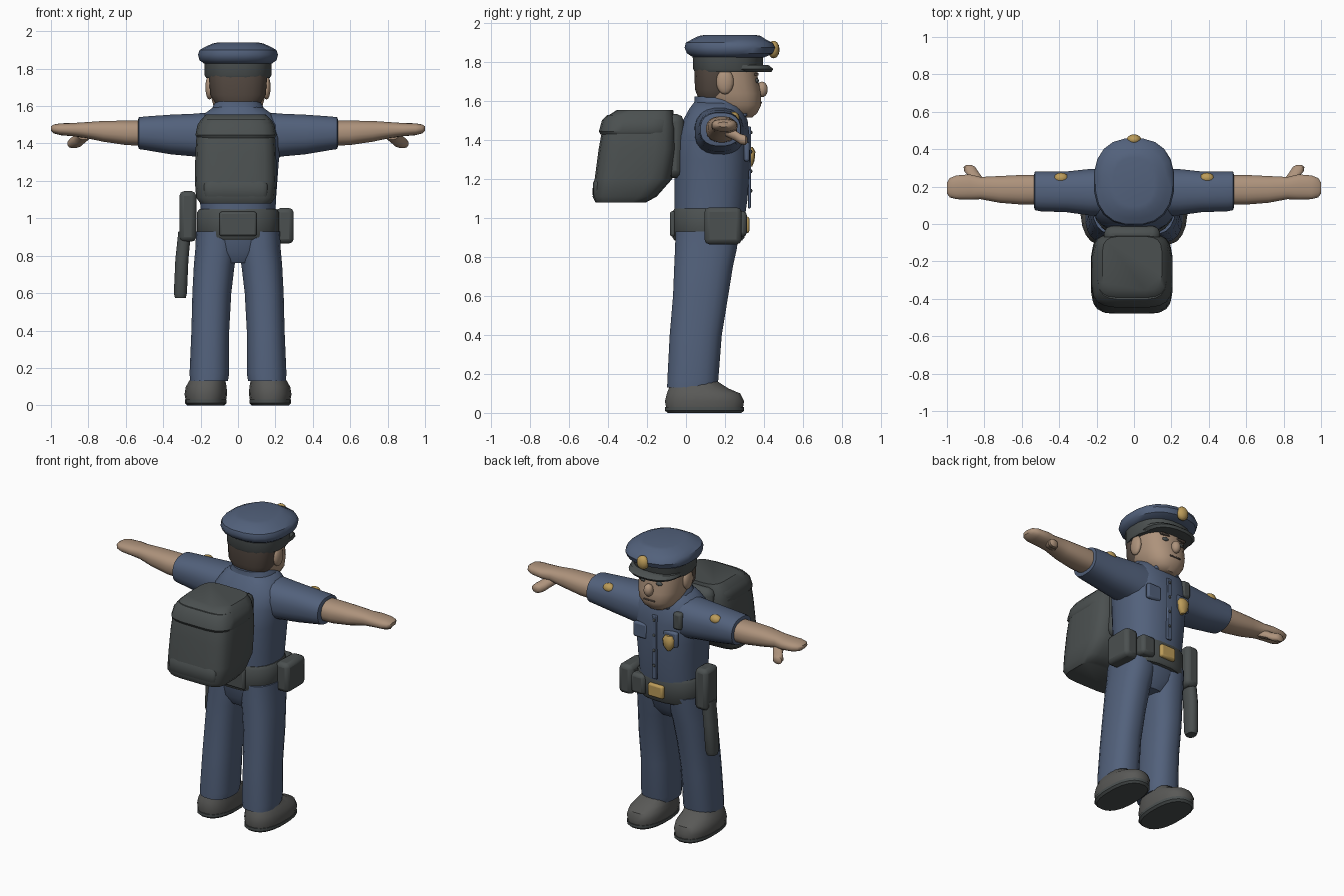
import bpy, bmesh, math
from mathutils import Vector

COLORS = {"navy": (0.085, 0.12, 0.20), "dark": (0.07, 0.08, 0.08), "skin": (0.42, 0.29, 0.20),
          "gold": (0.50, 0.33, 0.10), "hair": (0.10, 0.075, 0.06), "shoe": (0.10, 0.10, 0.095)}
MATS = {}
for key, rgb in COLORS.items():
    MATS[key] = bpy.data.materials.new(key)
    MATS[key].diffuse_color = (*rgb, 1)


def finish(name, bm, mat, mirror=False, bevel=0, angle=40):
    bmesh.ops.recalc_face_normals(bm, faces=bm.faces)
    me = bpy.data.meshes.new(name)
    bm.to_mesh(me)
    bm.free()
    ob = bpy.data.objects.new(name, me)
    bpy.context.collection.objects.link(ob)
    me.materials.append(MATS[mat])
    if bevel:
        mod = ob.modifiers.new("Bevel", "BEVEL")
        mod.width, mod.segments = bevel, 2
    if mirror:
        ob.modifiers.new("Mirror", "MIRROR")
    bpy.ops.object.select_all(action='DESELECT')
    ob.select_set(True)
    bpy.context.view_layer.objects.active = ob
    bpy.ops.object.shade_smooth_by_angle(angle=math.radians(angle))
    return ob


def loft(name, mat, rings, axis="z", power=2.4, sides=20, mirror=False):
    """Skin superellipse rings given as (t, centre a, centre b, radius a, radius b)."""
    bm = bmesh.new()
    loops = []
    for t, ca, cb, ra, rb in rings:
        loop = []
        for i in range(sides):
            an = 2 * math.pi * (i + 0.5) / sides
            c, s = math.cos(an), math.sin(an)
            a = ca + ra * math.copysign(abs(c) ** (2 / power), c)
            b = cb + rb * math.copysign(abs(s) ** (2 / power), s)
            loop.append(bm.verts.new({"z": (a, b, t), "x": (t, a, b), "y": (a, t, b)}[axis]))
        loops.append(loop)
    for lo, hi in zip(loops, loops[1:]):
        for i in range(sides):
            j = (i + 1) % sides
            bm.faces.new((lo[i], lo[j], hi[j], hi[i]))
    bm.faces.new(loops[0])
    bm.faces.new(loops[-1])
    return finish(name, bm, mat, mirror)


def box(name, mat, center, size, bevel=0.012, mirror=False):
    bm = bmesh.new()
    bmesh.ops.create_cube(bm, size=1)
    for v in bm.verts:
        v.co = Vector(center) + v.co * Vector(size)
    return finish(name, bm, mat, mirror, bevel)


def ball(name, mat, center, radii, mirror=False):
    bm = bmesh.new()
    bmesh.ops.create_uvsphere(bm, u_segments=14, v_segments=9, radius=1)
    for v in bm.verts:
        v.co = Vector(center) + v.co * Vector(radii)
    return finish(name, bm, mat, mirror, angle=60)


# Shoes, with thin soles
loft("shoe", "shoe", [(0.02, .172, .095, .108, .198), (.06, .172, .095, .115, .205),
     (.10, .17, .09, .11, .19), (.125, .165, .065, .1, .155), (.17, .155, .04, .085, .11)], mirror=True)
loft("shoe_sole", "dark", [(0, .172, .095, .1, .192), (.012, .172, .095, .113, .205),
     (.03, .172, .095, .113, .205)], mirror=True)

# Trousers
loft("trouser_leg", "navy", [(.13, .155, .03, .102, .128), (.17, .153, .035, .107, .132),
     (.4, .148, .05, .102, .135), (.6, .14, .075, .105, .143), (.75, .127, .09, .11, .152),
     (.84, .115, .102, .114, .16), (.93, .11, .11, .115, .165)], mirror=True)
loft("hips", "navy", [(.76, 0, .095, .1, .11), (.82, 0, .1, .19, .15), (.93, 0, .11, .22, .17)])

# Shirt
loft("shirt_torso", "navy", [(.98, 0, .12, .2, .18), (1.1, 0, .128, .205, .19), (1.3, 0, .135, .22, .195),
     (1.42, 0, .14, .235, .188), (1.5, 0, .15, .23, .168), (1.56, 0, .155, .18, .14),
     (1.6, 0, .16, .125, .115)])
loft("sleeve", "navy", [(.12, .17, 1.44, .13, .13), (.24, .17, 1.445, .125, .115), (.36, .172, 1.448, .11, .107),
     (.5, .175, 1.455, .108, .09), (.53, .177, 1.455, .104, .086), (.535, .177, 1.455, .085, .07)],
     axis="x", mirror=True)
loft("collar", "navy", [(1.56, 0, .165, .15, .135), (1.6, 0, .165, .135, .122), (1.625, 0, .155, .118, .112)])
box("collar_point", "navy", (.055, .30, 1.545), (.07, .03, .05), mirror=True)
box("shirt_placket", "navy", (0, .325, 1.26), (.035, .016, .42), .005)
box("chest_pocket", "navy", (.11, .312, 1.34), (.1, .03, .1), mirror=True)
for i in range(4):
    ball("shirt_button", "dark", (0, .335, 1.14 + i * .1), (.009, .006, .009))

# Arms and hands
loft("forearm", "skin", [(.5, .183, 1.455, .08, .068), (.6, .183, 1.457, .08, .066), (.72, .185, 1.465, .072, .056),
     (.82, .192, 1.472, .06, .042), (.88, .198, 1.474, .068, .036), (.95, .196, 1.476, .064, .032),
     (.985, .194, 1.478, .052, .024), (1.0, .192, 1.48, .03, .012)], axis="x", mirror=True)
loft("thumb", "skin", [(.2, .82, 1.45, .04, .03), (.25, .845, 1.425, .035, .028), (.28, .87, 1.405, .038, .028),
     (.305, .88, 1.4, .032, .026), (.315, .882, 1.4, .016, .014)], axis="y", sides=12, mirror=True)
ball("sleeve_patch", "gold", (.39, .245, 1.515), (.04, .03, .03), mirror=True)

# Neck and head
loft("neck", "skin", [(1.54, 0, .165, .11, .105), (1.7, 0, .17, .115, .11)])
loft("head", "skin", [(1.515, 0, .28, .06, .06), (1.54, 0, .262, .1, .105), (1.58, 0, .245, .127, .142),
     (1.64, 0, .228, .143, .157), (1.72, 0, .212, .148, .158), (1.8, 0, .21, .15, .155)])
loft("hair", "hair", [(1.62, 0, .15, .125, .09), (1.66, 0, .15, .15, .105), (1.79, 0, .155, .16, .115)])
ball("ear", "skin", (.153, .2, 1.7), (.022, .045, .065), mirror=True)
ball("nose", "skin", (0, .39, 1.66), (.03, .03, .04))
ball("eye", "dark", (.058, .362, 1.705), (.022, .012, .013), mirror=True)
box("eyebrow", "hair", (.06, .362, 1.738), (.065, .02, .014), .004, mirror=True)
box("mouth", "hair", (0, .384, 1.592), (.08, .012, .01), .003)

# Peaked cap
loft("cap_band", "dark", [(1.75, 0, .215, .172, .172), (1.765, 0, .215, .18, .18),
     (1.82, 0, .215, .18, .182), (1.85, 0, .22, .185, .19)])
loft("cap_crown", "navy", [(1.825, 0, .22, .18, .185), (1.845, 0, .225, .208, .222), (1.875, 0, .225, .216, .235),
     (1.9, 0, .222, .207, .225), (1.918, 0, .22, .175, .19), (1.935, 0, .225, .135, .16),
     (1.94, 0, .225, .11, .13)])
loft("cap_visor", "dark", [(1.75, 0, .3, .155, .14), (1.765, 0, .295, .172, .155), (1.785, 0, .28, .17, .145)])
ball("cap_badge", "gold", (0, .45, 1.865), (.04, .03, .045))

# Belt and equipment
loft("belt", "dark", [(.885, 0, .115, .21, .175), (.9, 0, .115, .222, .187), (1.03, 0, .118, .222, .19),
     (1.05, 0, .12, .208, .18)])
box("belt_buckle", "gold", (0, .308, .965), (.11, .035, .085))
box("belt_pouch", "dark", (.25, .19, .96), (.095, .19, .19), .025)
box("front_pouch", "dark", (.14, .275, .97), (.1, .075, .13), .02)
box("back_pouch", "dark", (0, -.068, .97), (.2, .03, .13), .012)
box("holster", "dark", (-.268, .17, 1.01), (.09, .13, .27), .025)
loft("baton", "dark", [(.575, -.308, .165, .03, .035), (.6, -.308, .165, .036, .045),
     (.78, -.3, .17, .036, .05), (.93, -.285, .17, .035, .05)], sides=12)

# Chest badge and shoulder radio
loft("chest_badge", "gold", [(1.265, -.105, .325, .01, .015), (1.295, -.105, .33, .035, .022),
     (1.34, -.105, .332, .04, .024), (1.365, -.105, .325, .025, .018)], sides=10)
box("shoulder_radio", "dark", (-.15, .285, 1.46), (.06, .06, .11), .015)

# Backpack, leaning away from the back, with a top flap and a front pocket
loft("backpack", "dark", [(1.08, -.012, -.335, .19, .13), (1.11, -.012, -.315, .213, .165),
     (1.2, -.012, -.27, .22, .2), (1.35, -.012, -.25, .217, .2), (1.46, -.012, -.24, .21, .19),
     (1.52, -.01, -.235, .195, .175), (1.555, -.01, -.21, .16, .145)], power=4.5)
loft("backpack_flap", "dark", [(1.43, -.011, -.255, .21, .185), (1.445, -.011, -.255, .218, .193),
     (1.5, -.011, -.245, .207, .188), (1.53, -.01, -.24, .185, .165)], power=4)
loft("backpack_pocket", "dark", [(1.09, -.012, -.44, .15, .02), (1.12, -.012, -.445, .17, .035),
     (1.18, -.012, -.445, .17, .033), (1.21, -.012, -.44, .15, .02)], power=4)
box("backpack_pad", "dark", (-.01, -.06, 1.37), (.3, .1, .33), .04)
